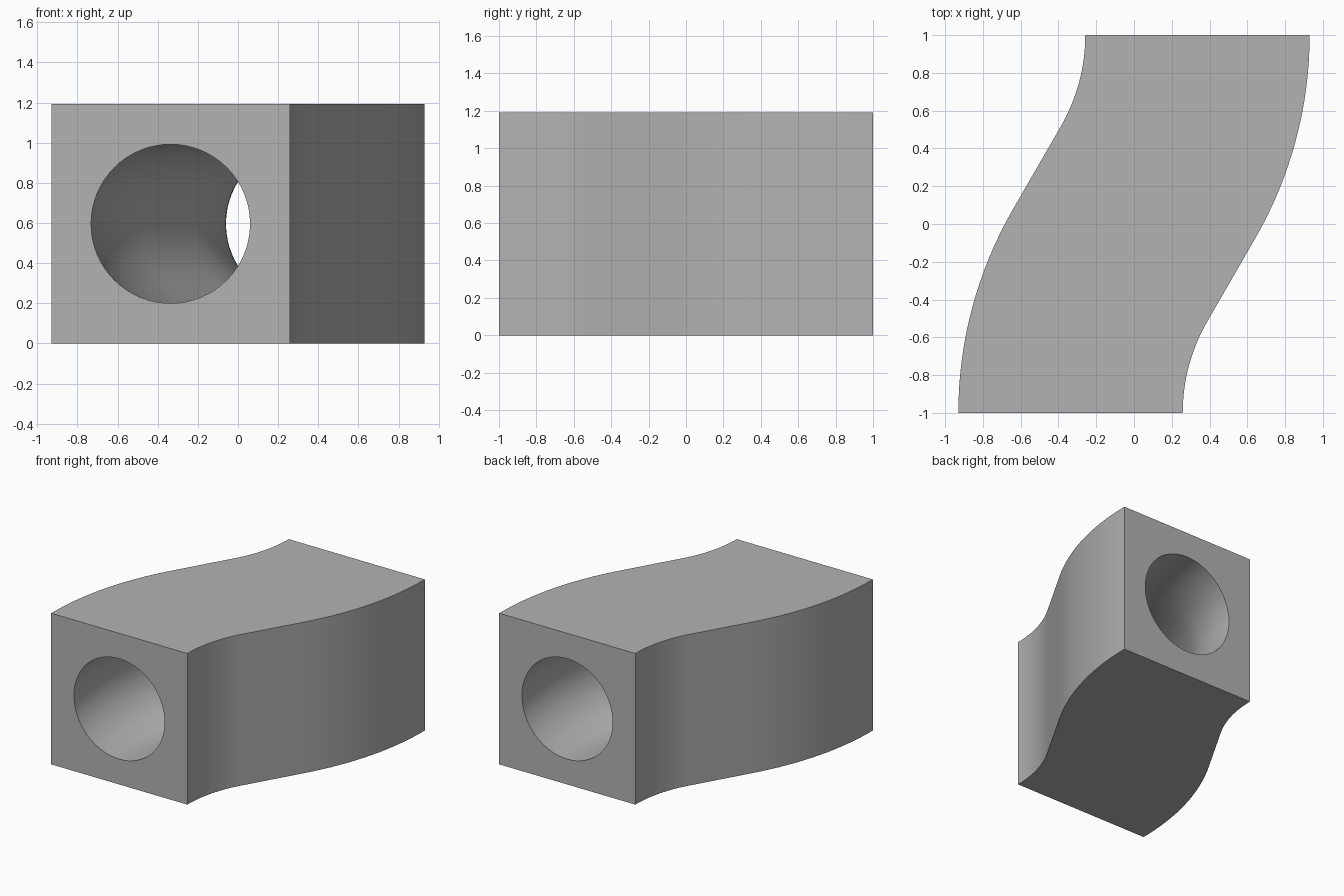
import bpy, bmesh
from math import sin, cos, pi, radians

cube = bpy.data.objects.get("Cube")
if cube:
    bpy.data.objects.remove(cube, do_unlink=True)

WIDTH, HEIGHT, BORE = 1.188, 1.192, 0.396
SHIFT, LENGTH, TURN = 0.672, 2.0, radians(30)
ARC_STEPS, SIDES = 16, 64

# Bend radius that lets two equal arcs and a straight span the offset
RADIUS = (LENGTH * sin(TURN) - SHIFT * cos(TURN)) / (1 - cos(TURN))
RADIUS = RADIUS / 2

# Centre line stations: x, y, heading away from +y
first = []
for i in range(ARC_STEPS + 1):
    a = TURN * i / ARC_STEPS
    first.append((-SHIFT / 2 + RADIUS * (1 - cos(a)), -LENGTH / 2 + RADIUS * sin(a), a))
stations = first + [(-x, -y, a) for x, y, a in reversed(first)]

# Cross-section loops as (sideways, height)
square = [(sx * WIDTH / 2, z) for sx, z in ((-1, 0), (1, 0), (1, HEIGHT), (-1, HEIGHT))]
circle = [(BORE * cos(2 * pi * k / SIDES), HEIGHT / 2 + BORE * sin(2 * pi * k / SIDES))
          for k in range(SIDES)]

bm = bmesh.new()
cap_edges = [[], []]


def sweep(loop):
    """Carry one closed loop along the centre line and keep its end edges."""
    rings = [[bm.verts.new((x + s * cos(a), y - s * sin(a), z)) for s, z in loop]
             for x, y, a in stations]
    n = len(loop)
    for lower, upper in zip(rings, rings[1:]):
        for k in range(n):
            j = (k + 1) % n
            bm.faces.new((lower[k], lower[j], upper[j], upper[k]))
    for edges, ring in zip(cap_edges, (rings[0], rings[-1])):
        edges += [bm.edges.get((ring[k], ring[(k + 1) % n])) for k in range(n)]


# Outer walls, bore and the two pierced end faces
sweep(square)
sweep(circle)
for edges in cap_edges:
    bmesh.ops.triangle_fill(bm, edges=edges, use_beauty=True)
bmesh.ops.recalc_face_normals(bm, faces=bm.faces)

mesh = bpy.data.meshes.new("curved_duct_block")
bm.to_mesh(mesh)
bm.free()
block = bpy.data.objects.new("curved_duct_block", mesh)
bpy.context.collection.objects.link(block)

# Plain grey
grey = bpy.data.materials.new("plain grey")
grey.use_nodes = True
colour = (0.45, 0.45, 0.45, 1)
grey.diffuse_color = colour
grey.node_tree.nodes["Principled BSDF"].inputs["Base Color"].default_value = colour
mesh.materials.append(grey)

bpy.context.view_layer.objects.active = block
block.select_set(True)
bpy.ops.object.shade_smooth_by_angle(angle=radians(30))
